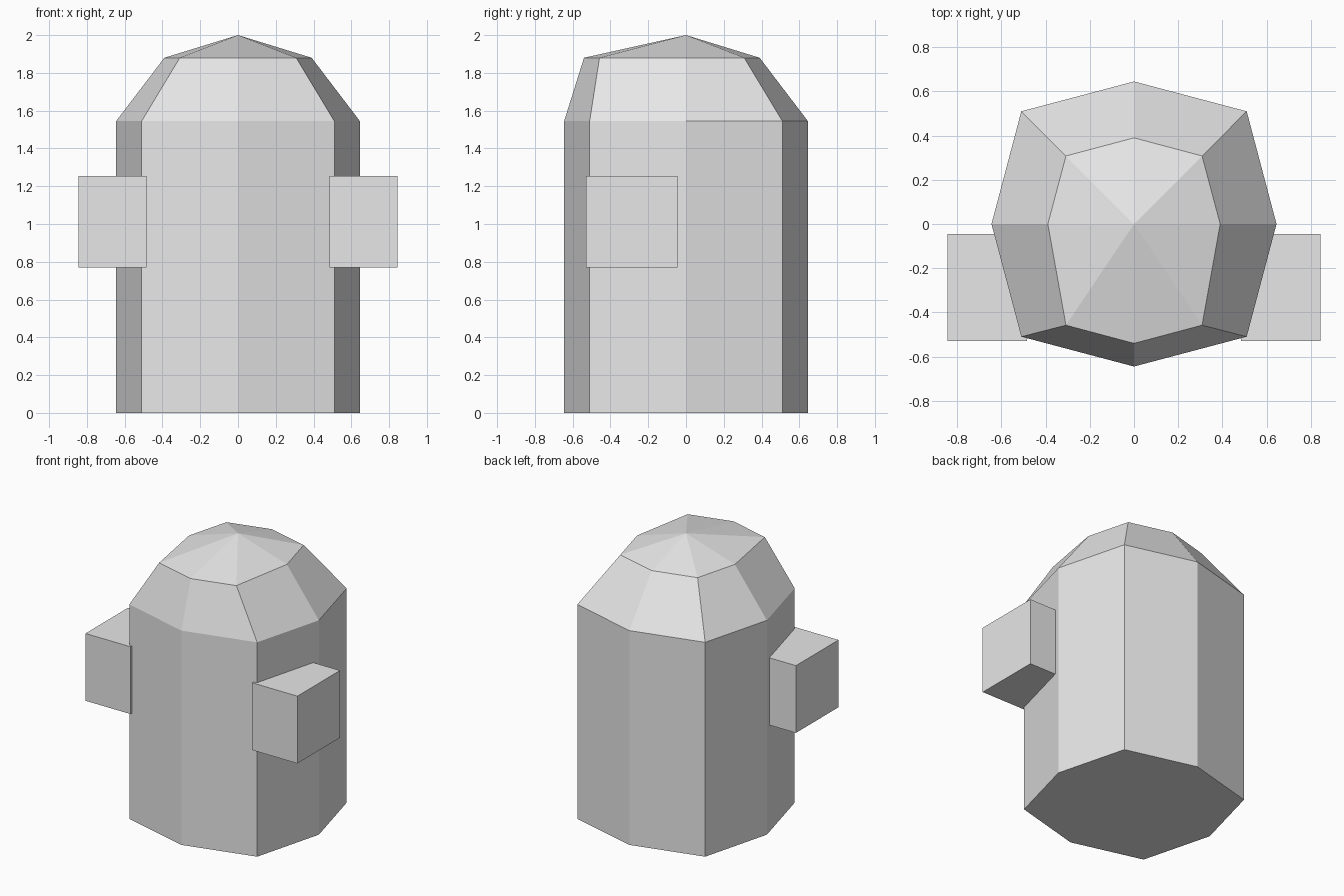
import bpy
import bmesh

cube = bpy.data.objects.get("Cube")
if cube:
    bpy.data.objects.remove(cube, do_unlink=True)

# One plain grey for everything
GREY = (0.8, 0.8, 0.8, 1.0)
grey = bpy.data.materials.new("light grey")
grey.use_nodes = True
grey.diffuse_color = GREY
grey.node_tree.nodes["Principled BSDF"].inputs["Base Color"].default_value = GREY


def add_object(name, bm):
    bmesh.ops.recalc_face_normals(bm, faces=bm.faces)
    mesh = bpy.data.meshes.new(name)
    bm.to_mesh(mesh)
    bm.free()
    mesh.materials.append(grey)
    obj = bpy.data.objects.new(name, mesh)
    bpy.context.collection.objects.link(obj)
    return obj


def ring(bm, side, corner, z, front_shift=0.0):
    """Eight-sided ring; front_shift pushes the three front points forward."""
    points = [(side, 0), (corner, corner), (0, side), (-corner, corner),
              (-side, 0), (-corner, -corner), (0, -side), (corner, -corner)]
    return [bm.verts.new((x, y - (front_shift if y < 0 else 0), z))
            for x, y in points]


def bridge(bm, low, high):
    for i in range(len(low)):
        j = (i + 1) % len(low)
        bm.faces.new((low[i], low[j], high[j], high[i]))


# Body: straight column, leaning shoulders and a shallow pointed cap
bm = bmesh.new()
base = ring(bm, 0.645, 0.51, 0)
shoulder = ring(bm, 0.645, 0.51, 1.545)
crown = ring(bm, 0.39, 0.308, 1.88, front_shift=0.15)
apex = bm.verts.new((0, 0, 2))
bm.faces.new(base)
bridge(bm, base, shoulder)
bridge(bm, shoulder, crown)
for i in range(8):
    bm.faces.new((crown[i], crown[(i + 1) % 8], apex))
add_object("body", bm)

# Arms: a square block on each side, towards the front
for name, sign in (("left_arm", 1), ("right_arm", -1)):
    bm = bmesh.new()
    bmesh.ops.create_cube(bm, size=1)
    bmesh.ops.scale(bm, verts=bm.verts, vec=(0.36, 0.485, 0.485))
    bmesh.ops.translate(bm, verts=bm.verts, vec=(sign * 0.665, -0.288, 1.012))
    add_object(name, bm)
